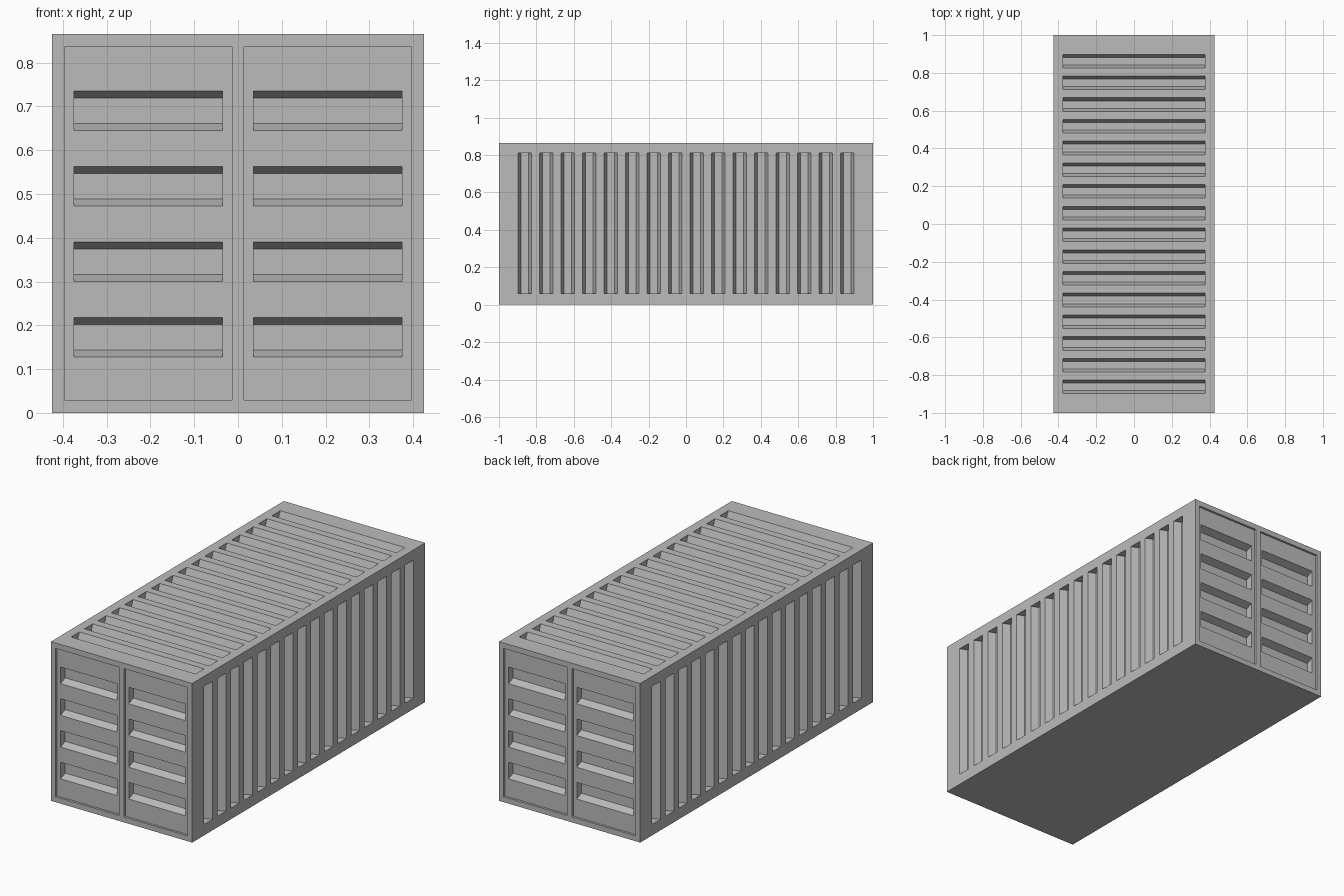
import bpy
import bmesh
from mathutils import Vector

if "Cube" in bpy.data.objects:
    bpy.data.objects.remove(bpy.data.objects["Cube"], do_unlink=True)

HALF_W, HALF_L, HEIGHT = 0.425, 1.0, 0.865
DEPTH, SLOPE, RECESS, OVER = 0.04, 0.016, 0.012, 0.03
X, Y, Z = Vector((1, 0, 0)), Vector((0, 1, 0)), Vector((0, 0, 1))

grey = bpy.data.materials.new("steel grey")
grey.use_nodes = True
colour = (0.5, 0.5, 0.5, 1)
grey.diffuse_color = colour
grey.node_tree.nodes["Principled BSDF"].inputs["Base Color"].default_value = colour


def add_prism(bm, centre, along, across, normal, length, width, depth, slope=0.0):
    """Solid sunk into a surface at centre; its long walls lean in by slope."""
    rings = []
    for level in (-depth, OVER):
        half = width / 2 + slope * level / depth
        rings.append([bm.verts.new(centre + normal * level + along * (a * length / 2)
                                   + across * (b * half))
                      for a, b in ((-1, -1), (1, -1), (1, 1), (-1, 1))])
    low, high = rings
    bm.faces.new(low)
    bm.faces.new(high)
    for i in range(4):
        j = (i + 1) % 4
        bm.faces.new((low[i], low[j], high[j], high[i]))


def make_object(name, bm):
    bmesh.ops.recalc_face_normals(bm, faces=bm.faces)
    mesh = bpy.data.meshes.new(name)
    bm.to_mesh(mesh)
    bm.free()
    mesh.materials.append(grey)
    obj = bpy.data.objects.new(name, mesh)
    bpy.context.collection.objects.link(obj)
    return obj


def cut(target, cutter):
    mod = target.modifiers.new(cutter.name, "BOOLEAN")
    mod.operation, mod.solver, mod.object = "DIFFERENCE", "EXACT", cutter
    bpy.context.view_layer.objects.active = target
    bpy.ops.object.modifier_apply(modifier=mod.name)
    bpy.data.objects.remove(cutter, do_unlink=True)


# Container body
bm = bmesh.new()
bmesh.ops.create_cube(bm, size=1)
bmesh.ops.scale(bm, vec=(2 * HALF_W, 2 * HALF_L, HEIGHT), verts=bm.verts)
bmesh.ops.translate(bm, vec=(0, 0, HEIGHT / 2), verts=bm.verts)
body = make_object("container_body", bm)

# Sunken door panels at both ends
bm = bmesh.new()
for end in (-1, 1):
    for side in (-1, 1):
        add_prism(bm, Vector((side * 0.205, end * HALF_L, 0.4325)),
                  X, Z, Y * end, 0.382, 0.806, RECESS)
cut(body, make_object("door_recess_cutter", bm))

# Corrugation grooves
bm = bmesh.new()
for i in range(16):
    y = (i - 7.5) * 0.115
    add_prism(bm, Vector((0, y, HEIGHT)), X, Y, Z, 0.75, 0.072, DEPTH, SLOPE)
    for side in (-1, 1):
        add_prism(bm, Vector((side * HALF_W, y, 0.435)),
                  Z, Y, X * side, 0.75, 0.072, DEPTH, SLOPE)

# Door grooves
for end in (-1, 1):
    for side in (-1, 1):
        for row in range(4):
            add_prism(bm, Vector((side * 0.205, end * (HALF_L - RECESS), 0.173 + row * 0.1725)),
                      X, Z, Y * end, 0.34, 0.09, DEPTH, SLOPE)
cut(body, make_object("groove_cutter", bm))
